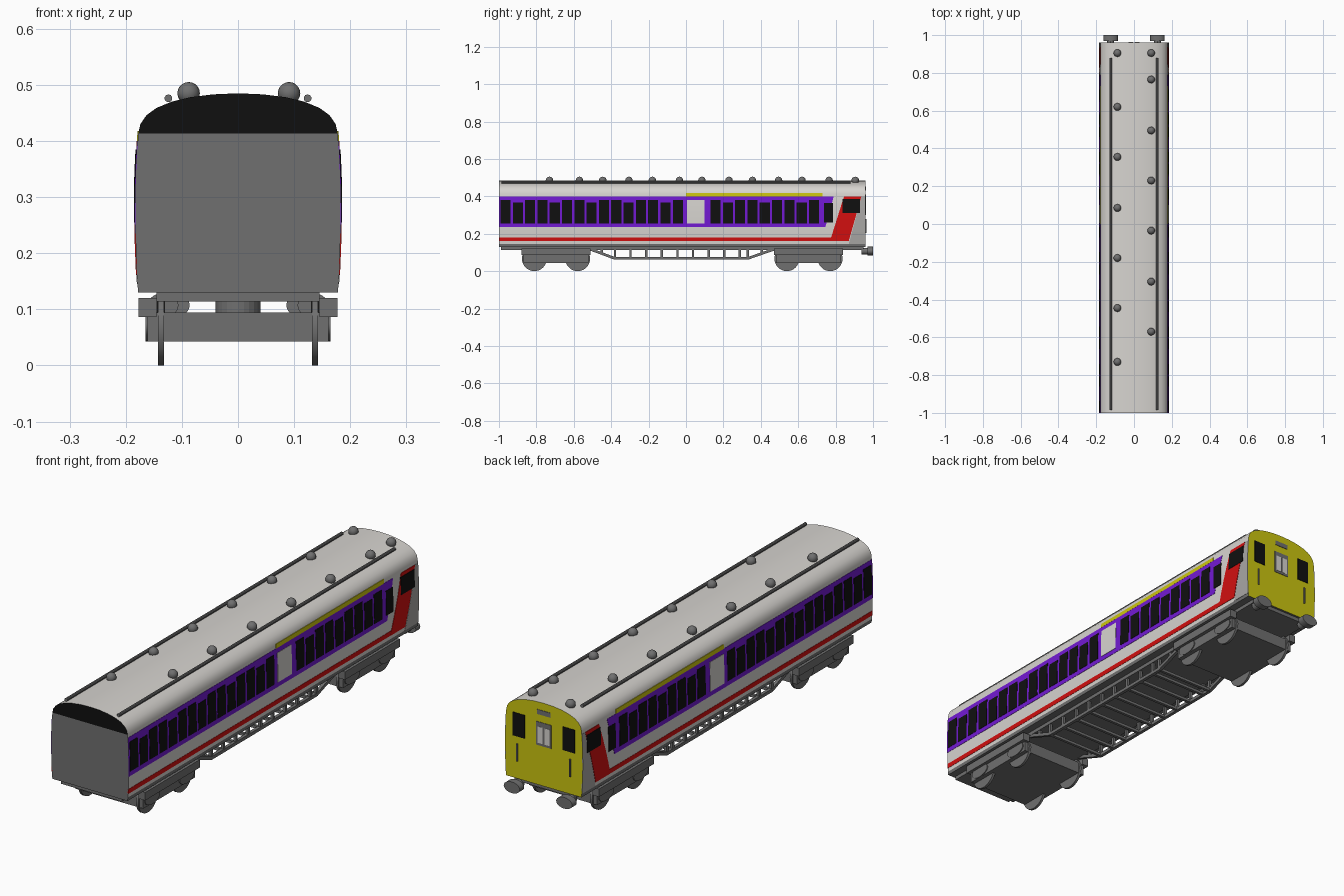
import bpy, bmesh, math
from mathutils import Matrix, Vector

if "Cube" in bpy.data.objects:
    bpy.data.objects.remove(bpy.data.objects["Cube"])


def mat(name, r, g, b):
    m = bpy.data.materials.new(name)
    m.diffuse_color = (r, g, b, 1)
    m.use_nodes = True
    m.node_tree.nodes["Principled BSDF"].inputs["Base Color"].default_value = m.diffuse_color
    return m


WHITE = mat("off_white", 0.68, 0.66, 0.63)
GREY = mat("mid_grey", 0.16, 0.16, 0.16)
BLACK = mat("black", 0.005, 0.005, 0.005)
PURPLE = mat("purple", 0.17, 0.01, 0.65)
RED = mat("red", 0.65, 0.005, 0.005)
YELLOW = mat("yellow", 0.60, 0.56, 0.005)
PALE = mat("pale_grey", 0.40, 0.39, 0.38)


def finish(name, bm, mats, smooth=False):
    bmesh.ops.recalc_face_normals(bm, faces=bm.faces)
    me = bpy.data.meshes.new(name)
    bm.to_mesh(me)
    bm.free()
    for m in mats:
        me.materials.append(m)
    ob = bpy.data.objects.new(name, me)
    bpy.context.collection.objects.link(ob)
    if smooth:
        bpy.context.view_layer.objects.active = ob
        ob.select_set(True)
        bpy.ops.object.shade_smooth_by_angle(angle=math.radians(35))
        ob.select_set(False)
    return ob


def add_box(bm, x0, x1, y0, y1, z0, z1):
    m = Matrix.Translation(((x0 + x1) / 2, (y0 + y1) / 2, (z0 + z1) / 2))
    bmesh.ops.create_cube(bm, size=1, matrix=m @ Matrix.Diagonal((x1 - x0, y1 - y0, z1 - z0, 1)))


def add_bar(bm, a, b, t):
    """Square bar of thickness t from a to b"""
    a, b = Vector(a), Vector(b)
    d = b - a
    m = Matrix.Translation((a + b) / 2) @ d.to_track_quat('Z', 'Y').to_matrix().to_4x4()
    bmesh.ops.create_cube(bm, size=1, matrix=m @ Matrix.Diagonal((t, t, d.length, 1)))


def add_cyl(bm, loc, r, depth, axis, seg=24, scale=(1, 1, 1)):
    rot = {'X': Matrix.Rotation(math.pi / 2, 4, 'Y'), 'Y': Matrix.Rotation(math.pi / 2, 4, 'X'),
           'Z': Matrix()}[axis]
    bmesh.ops.create_cone(bm, cap_ends=True, segments=seg, radius1=r, radius2=r, depth=depth,
                          matrix=Matrix.Translation(loc) @ Matrix.Diagonal((*scale, 1)) @ rot)


def boxes(name, material, *dims):
    bm = bmesh.new()
    for d in dims:
        add_box(bm, *d)
    return finish(name, bm, [material])


def side_x(z):
    return 0.183 - 0.25 * (z - 0.27) ** 2


# Body shell: half profile lofted along the length, ends closed in level strips
Y0, Y1 = -1.0, 0.96
half = [(side_x(z), z) for z in (0.13, 0.145, 0.18, 0.225, 0.27, 0.315, 0.36, 0.413)]
half += [(0.174, 0.430), (0.163, 0.446), (0.145, 0.459), (0.118, 0.470),
         (0.085, 0.478), (0.045, 0.483), (0.01, 0.4845)]
bm = bmesh.new()
ring = {(y, s): [bm.verts.new((s * x, y, z)) for x, z in half] for y in (Y0, Y1) for s in (-1, 1)}
for i in range(len(half) - 1):
    for s in (-1, 1):
        a, b = ring[Y0, s], ring[Y1, s]
        bm.faces.new((a[i], b[i], b[i + 1], a[i + 1]))
    for y in (Y0, Y1):
        a, b = ring[y, -1], ring[y, 1]
        bm.faces.new((a[i], b[i], b[i + 1], a[i + 1]))
for i in (0, -1):
    bm.faces.new((ring[Y0, -1][i], ring[Y0, 1][i], ring[Y1, 1][i], ring[Y1, -1][i]))
bm.normal_update()
for f in bm.faces:
    c = f.calc_center_median()
    if c.y > 0.9:
        f.material_index = 3                      # cab end
    elif c.y < -0.9:
        f.material_index = 2 if c.z > 0.413 else 1  # inner end
    else:
        f.material_index = 1 if c.z < 0.145 else 0
finish("carriage_body", bm, [WHITE, GREY, BLACK, YELLOW], True)


# Painted side plates that follow the bulge, on both sides
def add_panel(bm, bottom, top, z0, z1, off, n=4):
    for s in (-1, 1):
        rows = []
        for i in range(n + 1):
            t = i / n
            z = z0 + (z1 - z0) * t
            ya, yb = (p + (q - p) * t for p, q in zip(bottom, top))
            x = side_x(z)
            rows.append([bm.verts.new((s * xx, y, z)) for xx, y in
                         ((x - 0.002, ya), (x + off, ya), (x + off, yb), (x - 0.002, yb))])
        for p, q in zip(rows, rows[1:]):
            for k in range(4):
                m = (k + 1) % 4
                bm.faces.new((p[k], p[m], q[m], q[k]))
        bm.faces.new(rows[0])
        bm.faces.new(rows[-1])


def panels(name, material, off, *items):
    bm = bmesh.new()
    for bottom, top, z0, z1 in items:
        add_panel(bm, bottom, top, z0, z1, off)
    finish(name, bm, [material])


panels("purple_band", PURPLE, 0.0012, ((-1, 0.745), (-1, 0.79), 0.235, 0.40))
panels("lower_red_stripe", RED, 0.0012, ((-1, 0.78), (-1, 0.78), 0.161, 0.181))
panels("cab_red_slash", RED, 0.0018, ((0.77, 0.87), (0.845, 0.938), 0.161, 0.40))
panels("cab_side_grey", PALE, 0.0012, ((0.87, 0.96), (0.938, 0.96), 0.145, 0.40))
panels("yellow_stripe", YELLOW, 0.0015, ((0.0, 0.73), (0.0, 0.73), 0.40, 0.418))
panels("side_door", WHITE, 0.0025, ((0.005, 0.10), (0.005, 0.10), 0.255, 0.38))
wins = []
for start, count in ((-0.992, 15), (0.131, 9)):
    for i in range(count):
        y = start + i * 0.0658
        span = (y, y + 0.054)
        wins.append((span, span, 0.255, 0.367 if i % 3 == 1 else 0.38))
wins.append(((0.738, 0.785), (0.738, 0.785), 0.26, 0.365))
panels("side_windows", BLACK, 0.0025, *wins)
panels("cab_side_windows", BLACK, 0.003, ((0.838, 0.93), (0.838, 0.93), 0.31, 0.385))

# Cab end details
E = Y1 - 0.002
boxes("cab_end_windows", BLACK, *[(s * 0.118 - 0.028, s * 0.118 + 0.028, E, Y1 + 0.002, 0.31, 0.41)
                                  for s in (-1, 1)])
boxes("cab_centre_frame", GREY, (-0.036, 0.036, E, Y1 + 0.002, 0.30, 0.40))
boxes("cab_centre_panes", WHITE, *[(s * 0.016 - 0.012, s * 0.016 + 0.012, E, Y1 + 0.003, 0.31, 0.38)
                                   for s in (-1, 1)])
boxes("headcode_panel", GREY, (-0.032, 0.032, E, Y1 + 0.002, 0.432, 0.452))
boxes("cab_handrails", GREY, *[(s * 0.125 - 0.003, s * 0.125 + 0.003, E, Y1 + 0.005, 0.205, 0.28)
                               for s in (-1, 1)])

# Roof rails and vents
bm = bmesh.new()
for s in (-1, 1):
    add_cyl(bm, (s * 0.124, -0.053, 0.476), 0.007, 1.865, 'Y', 10)
finish("roof_rails", bm, [GREY], True)
bm = bmesh.new()
for x, ys in ((-0.088, (0.905, 0.62, 0.355, 0.085, -0.18, -0.445, -0.73)),
              (0.091, (0.905, 0.765, 0.495, 0.23, -0.035, -0.305, -0.57))):
    for y in ys:
        bmesh.ops.create_uvsphere(bm, u_segments=16, v_segments=10, radius=0.02,
                                  matrix=Matrix.Translation((x, y, 0.485)))
finish("roof_vents", bm, [GREY], True)

# Underframe and trusses
boxes("underframe", GREY, (-0.145, 0.145, -0.99, 0.95, 0.114, 0.131))
bm = bmesh.new()
posts = [-0.38 + i * 0.0835 for i in range(1, 9)]
for s in (-1, 1):
    x = s * 0.137
    path = [(x, -0.52, 0.12), (x, -0.38, 0.068), (x, 0.33, 0.068), (x, 0.48, 0.12)]
    for a, b in zip(path, path[1:]):
        add_bar(bm, a, b, 0.014)
    for y in posts + [-0.38, 0.33]:
        add_bar(bm, (x, y, 0.068), (x, y, 0.12), 0.012)
    for y in (-0.45, 0.405):
        add_bar(bm, (x, y, 0.094), (x, y, 0.12), 0.012)
for y in posts + [-0.38, 0.33]:
    add_bar(bm, (-0.137, y, 0.068), (0.137, y, 0.068), 0.012)
finish("underframe_truss", bm, [GREY])

# Bogies: frame, side beams, pivot and wheels
for tag, c in (("rear", 0.655), ("front", -0.695)):
    bm = bmesh.new()
    add_box(bm, -0.161, 0.161, c - 0.175, c + 0.175, 0.043, 0.094)
    for s in (-1, 1):
        xa, xb = sorted((s * 0.145, s * 0.177))
        add_box(bm, xa, xb, c - 0.185, c + 0.185, 0.086, 0.12)
    add_cyl(bm, (0, c, 0.105), 0.04, 0.03, 'Z')
    finish(tag + "_bogie_frame", bm, [GREY])
    bm = bmesh.new()
    for s in (-1, 1):
        for d in (-0.116, 0.116):
            add_cyl(bm, (s * 0.137, c + d, 0.066), 0.066, 0.011, 'X', 32)
            # axle box discs outside the frame
            add_cyl(bm, (s * 0.159, c + d, 0.07), 0.05, 0.012, 'X', 24, (1, 1, 0.55))
    finish(tag + "_wheels", bm, [GREY], True)

# Buffers at the cab end
bm = bmesh.new()
for s in (-1, 1):
    add_cyl(bm, (s * 0.124, 0.985, 0.107), 0.038, 0.03, 'Y', 24, (1, 1, 0.63))
    add_cyl(bm, (s * 0.124, 0.958, 0.107), 0.018, 0.04, 'Y', 16)
finish("buffers", bm, [GREY], True)
